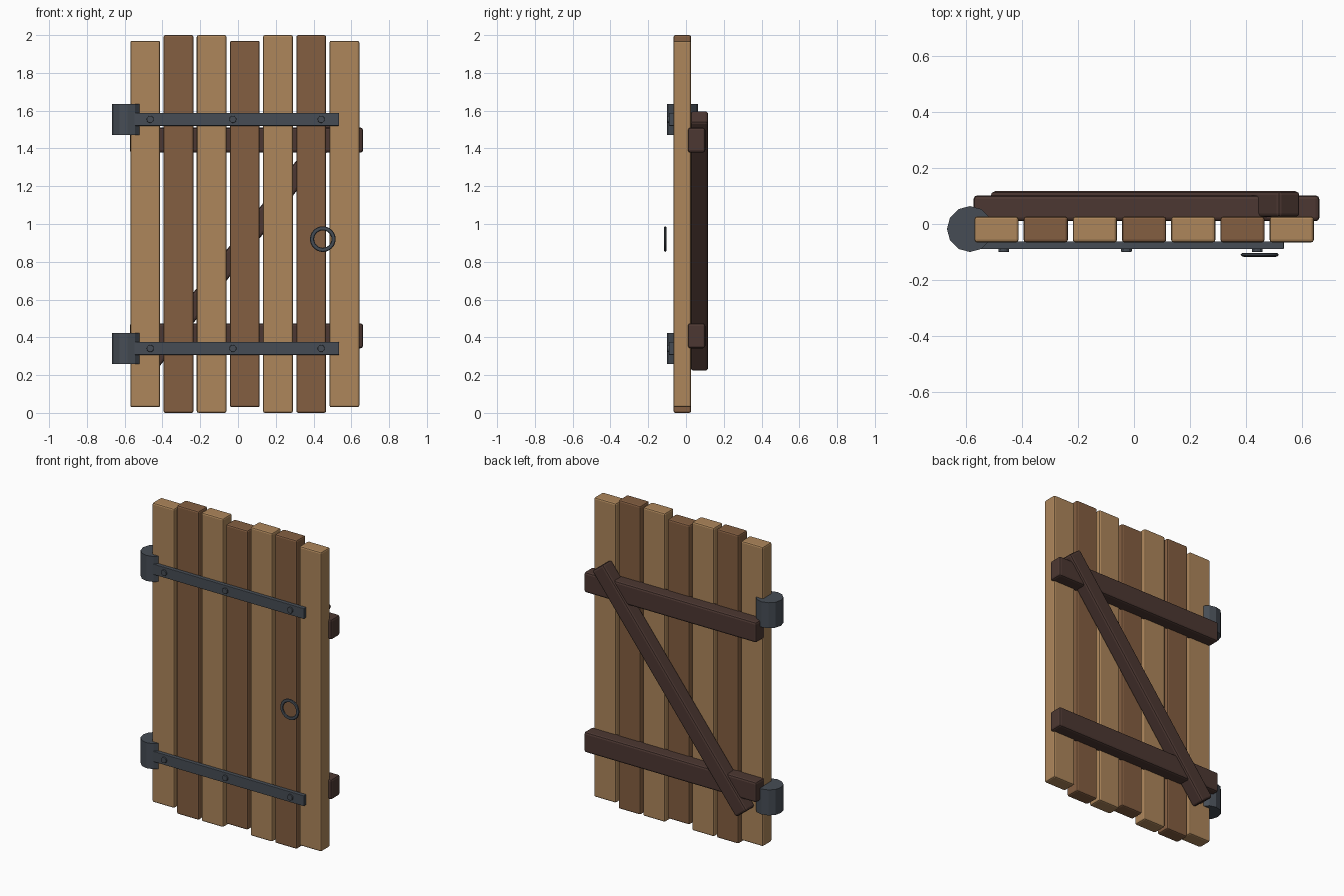
import bpy
import math
from mathutils import Matrix

if "Cube" in bpy.data.objects:
    bpy.data.objects.remove(bpy.data.objects["Cube"], do_unlink=True)


def material(name, rgb):
    mat = bpy.data.materials.new(name)
    mat.use_nodes = True
    mat.diffuse_color = (*rgb, 1)
    mat.node_tree.nodes["Principled BSDF"].inputs["Base Color"].default_value = (*rgb, 1)
    return mat


light_wood = material("light_wood", (0.42, 0.24, 0.105))
brown_wood = material("brown_wood", (0.23, 0.113, 0.053))
dark_wood = material("dark_wood", (0.073, 0.039, 0.032))
iron = material("dark_iron", (0.061, 0.073, 0.09))


def finish(obj, name, mat, bevel=0, smooth=False):
    obj.name = obj.data.name = name
    obj.data.materials.append(mat)
    if smooth:
        bpy.ops.object.shade_smooth_by_angle(angle=math.radians(40))
    if bevel:
        mod = obj.modifiers.new("Rounded edges", "BEVEL")
        mod.width = bevel
        mod.segments = 2
    return obj


def box(name, mat, x, y, z, bevel, turn=0):
    """Bevelled box from (min, max) ranges, turned about its own y axis."""
    spans = (x, y, z)
    bpy.ops.mesh.primitive_cube_add(size=1, location=[sum(s) / 2 for s in spans])
    obj = bpy.context.object
    obj.data.transform(Matrix.Diagonal([s[1] - s[0] for s in spans] + [1]))
    obj.rotation_euler.y = turn
    return finish(obj, name, mat, bevel)


# Seven upright planks, alternating in colour, every third one shorter
for i in range(7):
    x = -0.491 + i * 0.1757
    trim = 0.03 if i % 3 == 0 else 0
    box(f"plank_{i + 1}", brown_wood if i % 2 else light_wood,
        (x - 0.079, x + 0.079), (-0.066, 0.027), (trim, 2 - trim), 0.01)

# Rails across the back
for side, z in (("lower", 0.408), ("upper", 1.444)):
    box(f"{side}_back_rail", dark_wood, (-0.573, 0.662), (0.01, 0.102),
        (z - 0.066, z + 0.066), 0.013)

# Diagonal brace over the rails
box("diagonal_brace", dark_wood, (-0.798, 0.878), (0.025, 0.117),
    (0.86, 0.96), 0.013, math.radians(-52))

# Hinges: barrel, strap and rivets
for side, z in (("lower", 0.341), ("upper", 1.554)):
    bpy.ops.mesh.primitive_cylinder_add(vertices=12, radius=0.082, depth=0.165,
                                        location=(-0.586, -0.018, z))
    bpy.context.object.rotation_euler.z = math.pi / 2
    finish(bpy.context.object, f"{side}_hinge_barrel", iron)
    box(f"{side}_hinge_strap", iron, (-0.565, 0.535), (-0.09, -0.062),
        (z - 0.034, z + 0.034), 0.003)
    for i, x in enumerate((-0.465, -0.027, 0.44)):
        bpy.ops.mesh.primitive_cylinder_add(vertices=12, radius=0.019, depth=0.02,
                                            location=(x, -0.09, z),
                                            rotation=(math.pi / 2, 0, 0))
        finish(bpy.context.object, f"{side}_rivet_{i + 1}", iron, 0.003)

# Pull ring
bpy.ops.mesh.primitive_torus_add(major_segments=24, minor_segments=8,
                                 major_radius=0.057, minor_radius=0.011,
                                 location=(0.449, -0.11, 0.92),
                                 rotation=(math.pi / 2, 0, 0))
ring = bpy.context.object
ring.data.transform(Matrix.Diagonal((1, 1, 0.64, 1)))
finish(ring, "pull_ring", iron, smooth=True)
